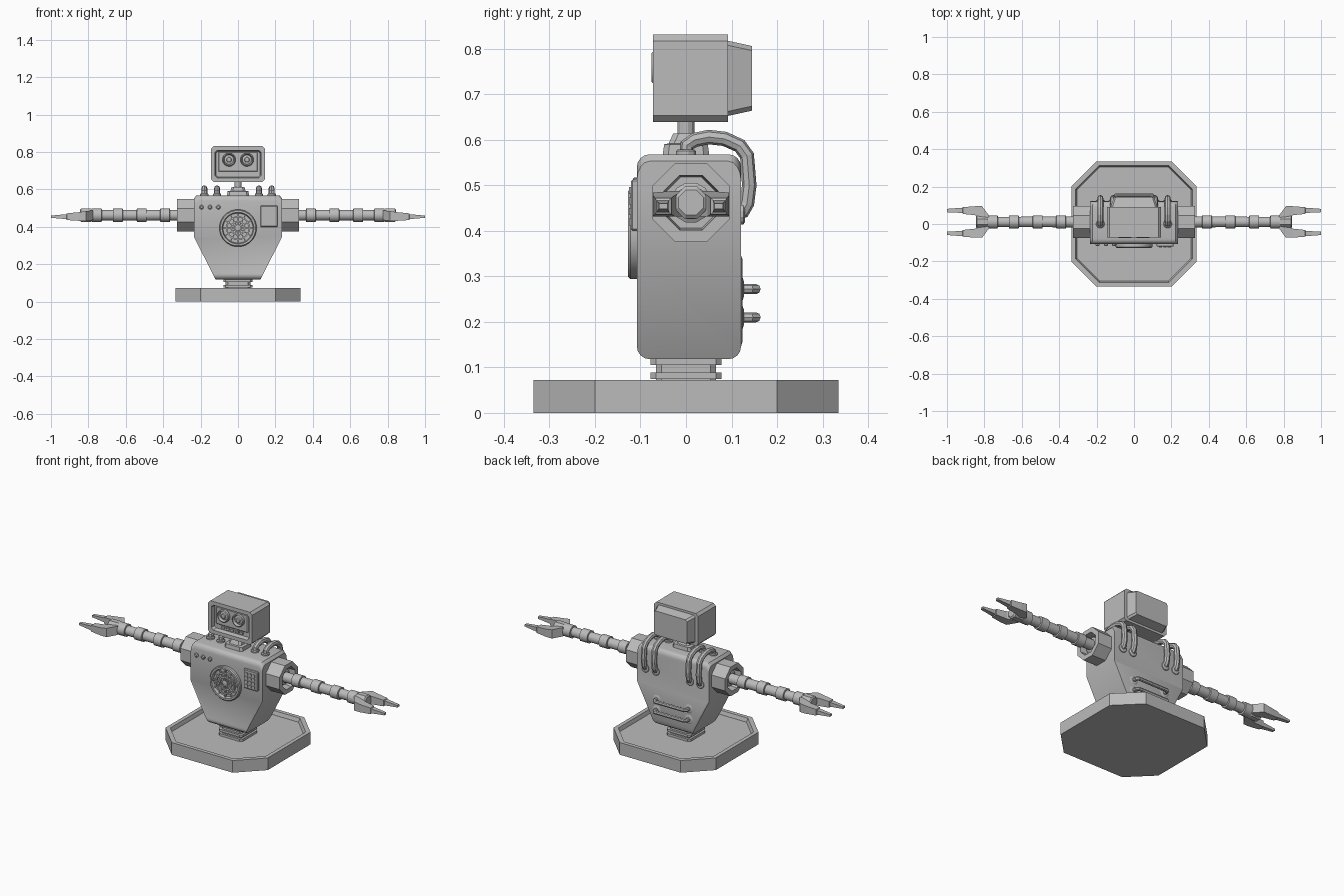
import bpy, bmesh, math
from mathutils import Vector, Matrix

if "Cube" in bpy.data.objects:
    bpy.data.objects.remove(bpy.data.objects["Cube"])

grey = bpy.data.materials.new("plain_grey")
grey.use_nodes = True
grey.diffuse_color = (0.5, 0.5, 0.5, 1)
grey.node_tree.nodes["Principled BSDF"].inputs["Base Color"].default_value = (0.5, 0.5, 0.5, 1)


def finish(bm, name, smooth=False):
    bmesh.ops.recalc_face_normals(bm, faces=bm.faces)
    mesh = bpy.data.meshes.new(name)
    bm.to_mesh(mesh)
    bm.free()
    mesh.materials.append(grey)
    ob = bpy.data.objects.new(name, mesh)
    bpy.context.collection.objects.link(ob)
    if smooth:
        bpy.ops.object.select_all(action='DESELECT')
        ob.select_set(True)
        bpy.context.view_layer.objects.active = ob
        bpy.ops.object.shade_smooth_by_angle(angle=math.radians(35))
    return ob


def loft(name, rings, closed=False, smooth=False):
    """Skin matching rings of points; cap the ends, or join last to first."""
    bm = bmesh.new()
    loops = [[bm.verts.new(p) for p in ring] for ring in rings]
    n = len(loops[0])
    pairs = list(zip(loops, loops[1:])) + ([(loops[-1], loops[0])] if closed else [])
    for a, b in pairs:
        for i in range(n):
            j = (i + 1) % n
            bm.faces.new((a[i], a[j], b[j], b[i]))
    if not closed:
        bm.faces.new(loops[0])
        bm.faces.new(loops[-1])
    return finish(bm, name, smooth)


def lathe(name, profile, centre, axis, sides=16, closed=False, smooth=False, turn=0.5):
    """Revolve (distance along axis, radius) points about an axis."""
    rot = Vector(axis).to_track_quat('Z', 'Y')
    rings = []
    for d, r in profile:
        angles = [math.tau * (i + turn) / sides for i in range(sides)]
        rings.append([Vector(centre) + rot @ Vector((r * math.cos(a), r * math.sin(a), d)) for a in angles])
    return loft(name, rings, closed, smooth)


def box(name, x, y, z, bevel=0):
    bm = bmesh.new()
    size = (x[1] - x[0], y[1] - y[0], z[1] - z[0])
    mid = ((x[0] + x[1]) / 2, (y[0] + y[1]) / 2, (z[0] + z[1]) / 2)
    bmesh.ops.create_cube(bm, size=1, matrix=Matrix.Translation(mid) @ Matrix.Diagonal((*size, 1)))
    if bevel:
        bmesh.ops.bevel(bm, geom=bm.edges[:], offset=bevel, segments=1, affect='EDGES')
    return finish(bm, name)


def cut_rect(w, h, c):
    """Rectangle outline with cut corners, half sizes w and h."""
    return [(w, c - h), (w, h - c), (w - c, h), (c - w, h), (-w, h - c), (-w, c - h), (c - w, -h), (w - c, -h)]


def pipe(name, points, radius):
    curve = bpy.data.curves.new(name, 'CURVE')
    curve.dimensions = '3D'
    curve.bevel_depth = radius
    curve.bevel_resolution = 2
    curve.use_fill_caps = True
    spline = curve.splines.new('POLY')
    spline.points.add(len(points) - 1)
    for p, co in zip(spline.points, points):
        p.co = (*co, 1)
    spline.use_smooth = False
    curve.materials.append(grey)
    ob = bpy.data.objects.new(name, curve)
    bpy.context.collection.objects.link(ob)


# Octagonal base with a raised rim
loft("base", [[(x, y, z) for x, y in cut_rect(w, w, c)] for w, c, z in
              ((.335, .135, 0), (.335, .135, .072), (.312, .125, .072), (.305, .122, .05))])

# Ribbed waist
for z0, z1, w in ((.05, .118, .066), (.05, .064, .078), (.075, .089, .078), (.105, .119, .078)):
    loft("waist_rib", [[(x, y, z) for x, y in cut_rect(w, w, .012)] for z in (z0, z1)])

# Body: tapered outline, rounded along the top and bottom edges
outline = [(.235, .345), (.235, .553), (.222, .568), (-.222, .568), (-.235, .553),
           (-.235, .345), (-.12, .118), (.12, .118)]
bm = bmesh.new()
front = [bm.verts.new((x, -.108, z)) for x, z in outline]
back = [bm.verts.new((x, .121, z)) for x, z in outline]
for i in range(8):
    j = (i + 1) % 8
    bm.faces.new((front[i], front[j], back[j], back[i]))
for row in (front, back):
    bm.faces.new(row[:6])
    bm.faces.new((row[0], row[5], row[6], row[7]))


def level(edge):
    a, b = (v.co for v in edge.verts)
    return abs(a.z - b.z) < .02 and abs(a.y - b.y) < .01 and abs((a.z + b.z) / 2 - .345) > .1


bmesh.ops.bevel(bm, geom=[e for e in bm.edges if level(e)], offset=.028, segments=4,
                profile=.5, affect='EDGES', clamp_overlap=True)
bm.normal_update()
lower = [f for f in bm.faces if abs(f.normal.y) > .99 and f.calc_center_median().z < .3]
bmesh.ops.inset_individual(bm, faces=lower, thickness=.012, depth=-.003)
finish(bm, "body", True)

# Chest grille: ring, recessed disc, hub, hoops and spokes
hub = Vector((0, -.108, .393))
lathe("grille_rim", [(-.005, .1), (.014, .1), (.019, .095), (.019, .085), (.004, .08), (-.005, .08)],
      hub, (0, -1, 0), 24, True, True)
lathe("grille_disc", [(0, .083), (.003, .083)], hub, (0, -1, 0), 24)
lathe("grille_hub", [(0, .016), (.015, .016), (.018, .01)], hub, (0, -1, 0), 12)
for r in (.036, .06):
    lathe("grille_hoop", [(.002, r + .004), (.014, r + .004), (.014, r - .004), (.002, r - .004)],
          hub, (0, -1, 0), 24, True)
for i in range(12):
    spoke = box("grille_spoke", (.012, .083), (-.012, -.002), (-.003, .003))
    spoke.matrix_world = Matrix.Translation(hub) @ Matrix.Rotation(math.tau * i / 12, 4, 'Y')

# Keypad and three small buttons on the chest
box("keypad_plate", (.12, .212), (-.121, -.1), (.4, .513), .004)
for row in range(4):
    for col in range(3):
        x, z = .134 + col * .023, .412 + row * .023
        box("keypad_key", (x, x + .017), (-.125, -.118), (z, z + .015))
for x in (-.195, -.15, -.105):
    lathe("chest_button", [(0, .012), (.006, .012), (.01, .007)], (x, -.108, .505), (0, -1, 0), 10)

# Neck
loft("neck_collar", [[(x, y, z) for x, y in cut_rect(w, d, .012)] for z, w, d in
                     ((.56, .06, .052), (.59, .056, .048), (.592, .04, .038), (.614, .034, .028))])
lathe("neck_post", [(.6, .019), (.65, .019)], (0, 0, 0), (0, 0, 1), 12)

# Head: hollow face frame, body and tapered back
loft("head", [[(x, y, z + .735) for x, z in cut_rect(w, h, c)] for y, w, h, c in
              ((-.05, .118, .068, .01), (-.073, .124, .074, .012), (-.073, .144, .096, .014),
               (.092, .144, .096, .014))])
loft("head_back", [[(x, y, z + .735) for x, z in cut_rect(w, h, .01)] for y, w, h in
                   ((.09, .125, .083), (.145, .108, .071))])
box("face_plate", (-.105, .105), (-.058, -.045), (.695, .8), .004)
for i in range(5):
    box("mouth_bar", (-.07 + i * .03, -.05 + i * .03), (-.057, -.045), (.675, .688))
for s in (-1, 1):
    eye = (s * .048, -.05, .759)
    lathe("eye_rim", [(0, .036), (.022, .036), (.026, .031), (.012, .025), (0, .025)],
          eye, (0, -1, 0), 20, True, True)
    lathe("eye_lens", [(0, .028), (.012, .026), (.016, .014), (.022, .012), (.023, .006)],
          eye, (0, -1, 0), 16, False, True)

# Shoulders, arms and claws on both sides
AY, AZ = .011, .462
for s in (-1, 1):
    side = (s, 0, 0)
    k = 1 / math.cos(math.pi / 8)
    lathe("shoulder", [(.22, .086 * k), (.325, .086 * k), (.325, .06 * k), (.28, .056 * k)],
          (0, AY, AZ), side, 8)
    lathe("arm_core", [(.27, .03), (.8, .028)], (0, AY, AZ), side, 12, smooth=True)
    lathe("arm_socket", [(.27, .045), (.3, .045), (.305, .036)], (0, AY, AZ), side, 12)
    for x in (.39, .515, .642, .755):
        lathe("arm_ring", [(x - .027, .03), (x - .025, .037), (x + .025, .037), (x + .027, .03)],
              (0, AY, AZ), side, 12, smooth=True)
    lathe("palm", [(.775, .034), (.785, .038), (.84, .038), (.846, .03)], (0, AY, AZ), side, 8)
    for t in (-1, 1):
        # Each ring: distance out, inner and outer offset, bottom and top height
        sections = ((.775, .01, .034, .436, .488), (.812, .02, .084, .432, .484),
                    (.85, .036, .084, .432, .478), (.915, .043, .079, .436, .472),
                    (.918, .048, .076, .441, .467), (1, .052, .07, .448, .46))
        loft("claw_finger", [[(s * x, AY + t * a, lo), (s * x, AY + t * b, lo),
                              (s * x, AY + t * b, hi), (s * x, AY + t * a, hi)]
                             for x, a, b, lo, hi in sections])

# Hoses from the top of the body round to the back
route = ((0, .55), (.002, .588), (.02, .6), (.05, .606), (.085, .602), (.118, .587),
         (.134, .565), (.139, .5), (.134, .46), (.125, .443), (.1, .437))
for x in (-.18, -.112, .112, .18):
    pipe("hose", [(x, y, z) for y, z in route], .016)
    lathe("hose_collar", [(.56, .023), (.575, .023), (.579, .018)], (x, 0, 0), (0, 0, 1), 12)
    lathe("hose_socket", [(.11, .024), (.126, .024), (.13, .018)], (x, 0, .437), (0, 1, 0), 12)

# Rear pipes with flanges
for z in (.272, .21):
    pipe("rear_pipe", [(-.105, .1, z), (-.105, .143, z), (-.095, .154, z),
                       (.095, .154, z), (.105, .143, z), (.105, .1, z)], .011)
    for x in (-.105, .105):
        lathe("pipe_flange", [(.11, .027), (.124, .027), (.127, .018)], (x, 0, z), (0, 1, 0), 12)
